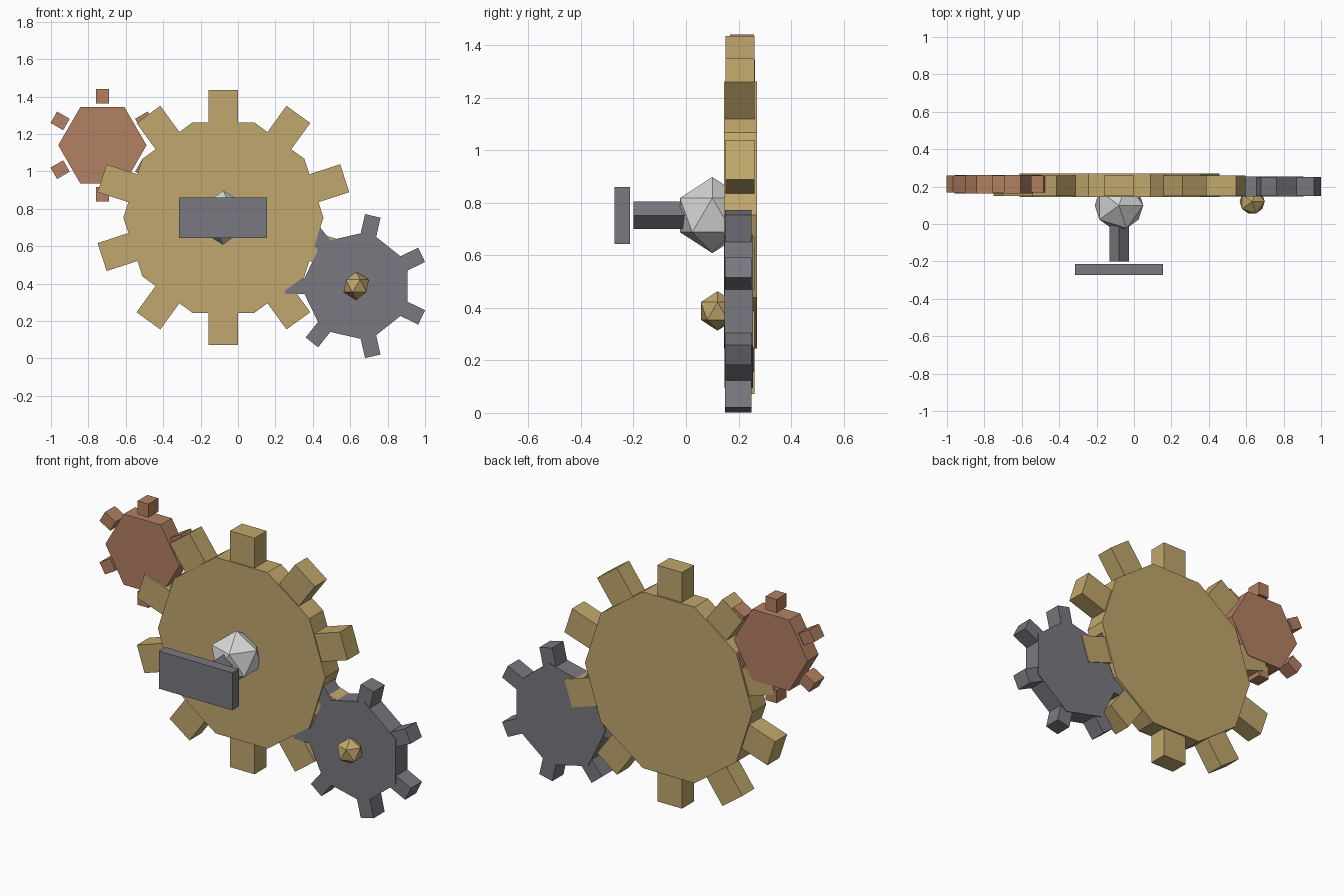
import bpy, bmesh, math
from mathutils import Matrix, Vector

default = bpy.data.objects.get("Cube")
if default:
    bpy.data.objects.remove(default, do_unlink=True)


def material(name, rgb):
    m = bpy.data.materials.new(name)
    m.use_nodes = True
    m.diffuse_color = (*rgb, 1)
    m.node_tree.nodes["Principled BSDF"].inputs["Base Color"].default_value = (*rgb, 1)
    return m


BRASS = material("brass", (0.53, 0.39, 0.15))
COPPER = material("copper", (0.45, 0.22, 0.125))
IRON = material("iron", (0.19, 0.19, 0.215))
SILVER = material("silver", (0.68, 0.68, 0.68))


def finish(name, bm, mat):
    bmesh.ops.recalc_face_normals(bm, faces=bm.faces)
    me = bpy.data.meshes.new(name)
    bm.to_mesh(me)
    bm.free()
    me.materials.append(mat)
    ob = bpy.data.objects.new(name, me)
    bpy.context.collection.objects.link(ob)
    return ob


def add_box(bm, low, high, turn=Matrix()):
    """Box between two corners, then moved by the turn matrix."""
    low, high = Vector(low), Vector(high)
    place = Matrix.Translation((low + high) / 2) @ Matrix.Diagonal((*(high - low), 1))
    bmesh.ops.create_cube(bm, size=1, matrix=turn @ place)


def add_prism(bm, x, z, radius, sides, y0, y1, start):
    """Regular prism along y, with its first corner at the start angle."""
    ring = []
    for i in range(sides):
        a = start + math.tau * i / sides
        ring.append(bm.verts.new((x + radius * math.cos(a), y0, z + radius * math.sin(a))))
    face = bm.faces.new(ring)
    back = bmesh.ops.extrude_face_region(bm, geom=[face], use_keep_orig=True)["geom"]
    verts = [v for v in back if isinstance(v, bmesh.types.BMVert)]
    bmesh.ops.translate(bm, verts=verts, vec=(0, y1 - y0, 0))


def gear(name, mat, x, z, radius, sides, corner, disc_y, tooth_start, tooth_r, tooth_w, tooth_y):
    """Disc with one block tooth per side."""
    bm = bmesh.new()
    add_prism(bm, x, z, radius, sides, *disc_y, corner)
    finish(name + "_disc", bm, mat)
    bm = bmesh.new()
    for i in range(sides):
        a = tooth_start + math.tau * i / sides
        turn = Matrix.Translation((x, 0, z)) @ Matrix.Rotation(-a, 4, 'Y')
        add_box(bm, (tooth_r[0], tooth_y[0], -tooth_w / 2),
                (tooth_r[1], tooth_y[1], tooth_w / 2), turn)
    finish(name + "_teeth", bm, mat)


def ball(name, mat, centre, radius):
    bm = bmesh.new()
    bmesh.ops.create_icosphere(bm, subdivisions=1, radius=radius,
                               matrix=Matrix.Translation(centre))
    finish(name, bm, mat)


# Three gears
gear("large_gear", BRASS, -0.078, 0.753, 0.535, 10, 0, (0.144, 0.27),
     math.pi / 2, (0.4, 0.682), 0.157, (0.15, 0.26))
gear("upper_gear", COPPER, -0.725, 1.14, 0.236, 6, 0, (0.162, 0.263),
     math.pi / 2, (0.222, 0.3), 0.07, (0.168, 0.258))
gear("lower_gear", IRON, 0.635, 0.387, 0.3, 7, math.pi, (0.146, 0.255),
     math.pi, (0.2, 0.385), 0.085, (0.149, 0.25))

# Hubs
ball("large_hub", SILVER, (-0.08, 0.1, 0.753), 0.145)
ball("small_hub", BRASS, (0.632, 0.12, 0.388), 0.075)

# Crank: square shaft on its corner, and a flat handle plate
bm = bmesh.new()
add_prism(bm, -0.08, 0.752, 0.052, 4, -0.2, 0.1, 0)
finish("crank_shaft", bm, IRON)
bm = bmesh.new()
add_box(bm, (-0.315, -0.273, 0.643), (0.155, -0.213, 0.86))
finish("crank_handle", bm, IRON)
